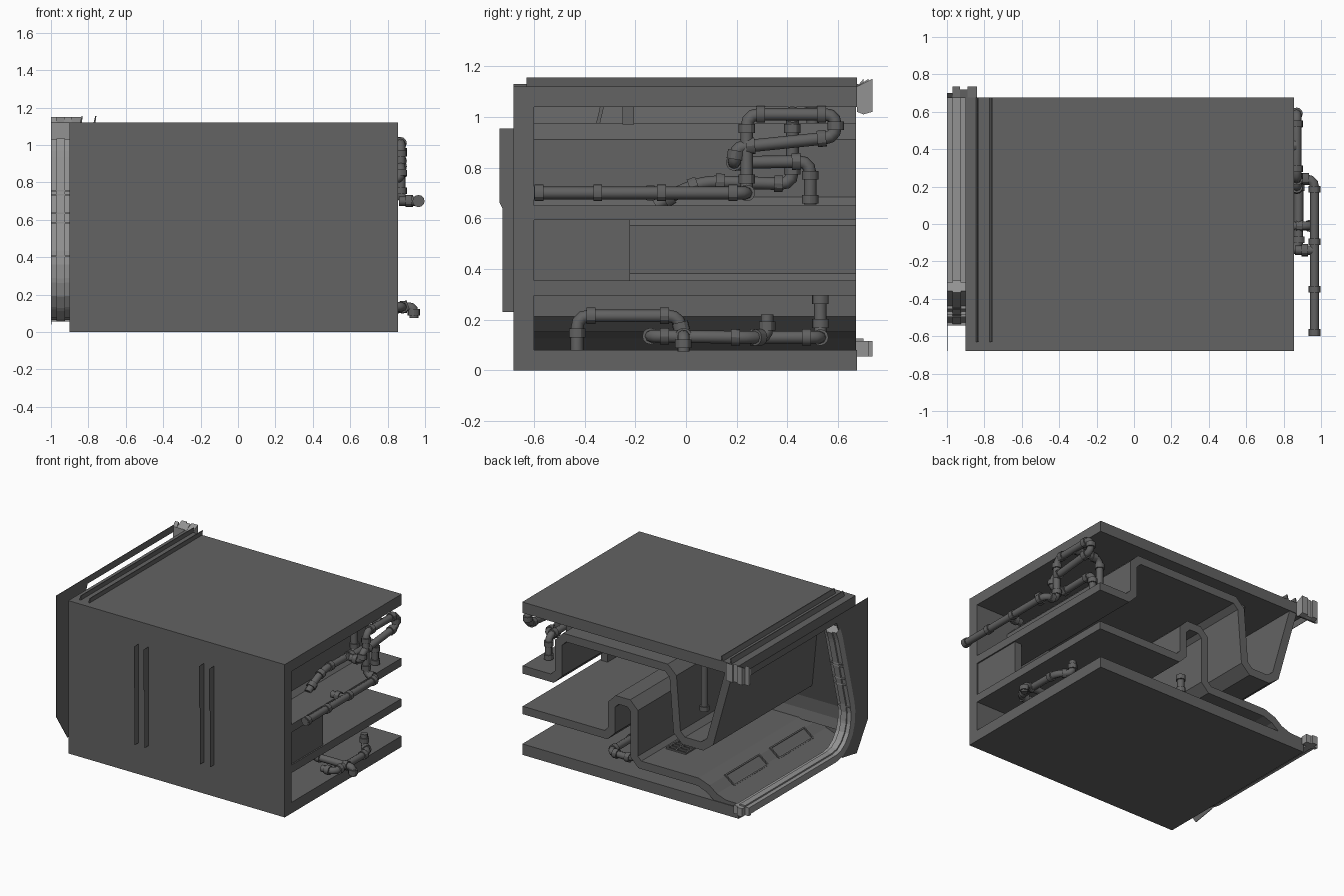
import bpy, bmesh, math
from mathutils import Vector

if "Cube" in bpy.data.objects:
    bpy.data.objects.remove(bpy.data.objects["Cube"])


def material(name, v):
    m = bpy.data.materials.new(name)
    m.diffuse_color = (v, v, v, 1)
    m.use_nodes = True
    m.node_tree.nodes["Principled BSDF"].inputs["Base Color"].default_value = m.diffuse_color
    return m


GREY = material("hull grey", 0.125)
LIGHT = material("trim light grey", 0.29)
PIPE = material("pipe grey", 0.12)


def mesh_object(name, verts, faces, mat):
    me = bpy.data.meshes.new(name)
    me.from_pydata(verts, [], faces)
    bm = bmesh.new()
    bm.from_mesh(me)
    bmesh.ops.recalc_face_normals(bm, faces=bm.faces)
    bm.to_mesh(me)
    bm.free()
    me.materials.append(mat)
    ob = bpy.data.objects.new(name, me)
    bpy.context.collection.objects.link(ob)
    return ob


def prism(name, poly, axis, a, b, mat):
    """Closed 2D outline extruded along x (yz outline) or y (xz outline)."""
    def put(p, t):
        return (t, p[0], p[1]) if axis == 'x' else (p[0], t, p[1])
    n = len(poly)
    verts = [put(p, a) for p in poly] + [put(p, b) for p in poly]
    faces = [tuple(range(n)), tuple(range(n, 2 * n))]
    faces += [(i, (i + 1) % n, n + (i + 1) % n, n + i) for i in range(n)]
    return mesh_object(name, verts, faces, mat)


def box(name, x0, x1, y0, y1, z0, z1, mat):
    return prism(name, [(x0, z0), (x1, z0), (x1, z1), (x0, z1)], 'y', y0, y1, mat)


def fillet(pts, r, n):
    """Round the inner corners of a path with n steps."""
    pts = [Vector(p) for p in pts]
    out = [pts[0]]
    for a, b, c in zip(pts, pts[1:], pts[2:]):
        d = min(r, (a - b).length * 0.48, (c - b).length * 0.48)
        p, q = b + (a - b).normalized() * d, b + (c - b).normalized() * d
        for i in range(n + 1):
            t = i / n
            out.append(p * (1 - t) ** 2 + b * 2 * t * (1 - t) + q * t * t)
    return out + [pts[-1]]


def band(path, t):
    """Two sides of a 2D path thickened by t."""
    left, right = [], []
    for i, p in enumerate(path):
        d1 = (p - path[max(i - 1, 0)]).normalized()
        d2 = (path[min(i + 1, len(path) - 1)] - p).normalized()
        d = (d1 + d2).normalized()
        nrm = Vector((-d.y, d.x))
        ref = d1 if d1.length else d2
        k = t / 2 / max(0.5, d.dot(ref))
        left.append(p + nrm * k)
        right.append(p - nrm * k)
    return left, right


def sheet(name, pts, t, axis, a, b, mat, r=0.05, n=1):
    """Bent panel: thickened path, extruded, built as quads."""
    L, R = band(fillet(pts, r, n), t)
    def put(p, s):
        return (s, p.x, p.y) if axis == 'x' else (p.x, s, p.y)
    verts = []
    for l, q in zip(L, R):
        verts += [put(l, a), put(q, a), put(q, b), put(l, b)]
    faces = [(0, 1, 2, 3), tuple(len(verts) - 4 + k for k in range(4))]
    for i in range(len(L) - 1):
        for k in range(4):
            m = (k + 1) % 4
            faces.append((4 * i + k, 4 * i + m, 4 * i + 4 + m, 4 * i + 4 + k))
    return mesh_object(name, verts, faces, mat)


def pipe(name, pts, r=0.025):
    """Round pipe with bends, and a collar near both ends of each run."""
    cu = bpy.data.curves.new(name, 'CURVE')
    cu.dimensions = '3D'
    cu.bevel_depth, cu.bevel_resolution, cu.use_fill_caps = r, 2, True
    path = fillet(pts, 0.05, 3)
    sp = cu.splines.new('POLY')
    sp.points.add(len(path) - 1)
    for s, p in zip(sp.points, path):
        s.co = (*p, 1)
    cu.materials.append(PIPE)
    ob = bpy.data.objects.new(name, cu)
    bpy.context.collection.objects.link(ob)
    bm = bmesh.new()
    for i, (a, b) in enumerate(zip(pts, pts[1:])):
        a, b = Vector(a), Vector(b)
        d = b - a
        u = d.normalized()
        spots = [a + u * (0.02 if i == 0 else 0.055), b - u * (0.02 if i == len(pts) - 2 else 0.055)]
        if d.length < 0.15:
            spots = [(a + b) / 2]
        if d.length > 0.5:
            spots += [a + d * 0.3, a + d * 0.6]
        for c in spots:
            mat = d.to_track_quat('Z', 'Y').to_matrix().to_4x4()
            mat.translation = c
            bmesh.ops.create_cone(bm, cap_ends=True, segments=12, radius1=r * 1.3,
                                  radius2=r * 1.3, depth=0.035, matrix=mat)
    me = bpy.data.meshes.new(name + "_collars")
    bm.to_mesh(me)
    bm.free()
    me.materials.append(PIPE)
    bpy.context.collection.objects.link(bpy.data.objects.new(name + "_collars", me))


# Outer shell: floor, front wall and roof as one C-shaped section
prism("hull_shell", [(0.675, 0), (-0.68, 0), (-0.68, 1.12), (0.675, 1.12), (0.675, 1.04),
                     (-0.6, 1.04), (-0.6, 0.08), (0.675, 0.08)], 'x', -0.9, 0.855, GREY)

# Bent interior panels, running from the front wall to the open back
sheet("upper_panel", [(0.855, 0.622), (0.565, 0.622), (0.565, 0.948), (-0.36, 0.948),
                      (-0.40, 0.45), (-0.65, 0.45), (-0.82, 1.06)], 0.058, 'y', -0.6, 0.67, GREY, 0.05)
sheet("lower_panel", [(0.855, 0.325), (0.135, 0.325), (0.135, 0.605), (-0.05, 0.605),
                      (-0.05, 0.18), (-0.61, 0.18), (-0.74, 0.08), (-0.9, 0.075)],
      0.058, 'y', -0.6, 0.67, GREY, 0.045)

# Leaning inner wall, and closing plate between the shelves
sheet("inner_wall", [(-0.50, 0.2), (-0.53, 0.32), (-0.34, 1.0), (-0.33, 1.05)], 0.015,
      'x', -0.9, -0.05, GREY, 0.05)
box("bay_plate", 0.79, 0.845, -0.6, -0.22, 0.35, 0.6, GREY)

# Recessed panels on the sloping kerb: raised borders
slope = Vector((0.13, 0, 0.10)).normalized()
up = Vector((-slope.z, 0, slope.x))
base = Vector((-0.675, 0, 0.13)) + up * 0.03
for y in (0.29, -0.23):
    for s0, s1, y0, y1 in ((-0.05, -0.04, -0.2, 0.2), (0.04, 0.05, -0.2, 0.2),
                           (-0.04, 0.04, -0.2, -0.19), (-0.04, 0.04, 0.19, 0.2)):
        c = [base + slope * s + up * h for s, h in ((s0, -0.01), (s1, -0.01), (s1, 0.008), (s0, 0.008))]
        prism("kerb_panel_border", [(p.x, p.z) for p in c], 'y', y + y0, y + y1, GREY)

# Floor grate
for i in range(6):
    box("grate_bar", -0.29, -0.13, 0.23 + i * 0.035, 0.242 + i * 0.035, 0.205, 0.22, GREY)
for x in (-0.29, -0.21, -0.14):
    box("grate_rail", x, x + 0.012, 0.23, 0.417, 0.205, 0.22, GREY)

# Ribbed door frame at the left end: three stepped bands, floor and leaning wall
frame = [(-0.335, 1.02), (-0.36, 0.96), (-0.515, 0.36), (-0.49, 0.2), (-0.38, 0.09), (0.70, 0.09)]
for x0, x1, t in ((-1.0, -0.97, 0.05), (-0.97, -0.925, 0.07), (-0.925, -0.895, 0.05)):
    sheet("door_frame_rib", frame, t, 'x', x0, x1, LIGHT, 0.07, 2)
for z in (0.40, 0.58, 0.63, 0.73, 0.75):
    y = -0.515 + (z - 0.36) * 0.258
    box("frame_joint", -0.998, -0.9, y - 0.038, y + 0.038, z, z + 0.008, LIGHT)
# Jagged frame ends on the open side
for x0, x1, e in ((-1.0, -0.97, 0.7), (-0.97, -0.93, 0.735), (-0.93, -0.89, 0.72), (-0.89, -0.84, 0.735)):
    prism("frame_top_end", [(0.675, 1.02), (0.70, 1.01), (e, 1.02), (e, 1.15), (0.675, 1.12)],
          'x', x0, x1, LIGHT)
    if x0 < -0.9:
        box("frame_bottom_end", x0, x1, 0.675, e, 0.055, 0.115, LIGHT)
# Thin end plate outside the frame
prism("end_plate", [(0.68, 1.13), (-0.68, 1.13), (-0.68, 0.24), (-0.55, 0.04), (-0.38, 0.07),
                    (-0.49, 0.2), (-0.515, 0.36), (-0.36, 0.96), (-0.32, 1.08), (0.68, 1.08)],
      'x', -0.999, -0.996, GREY)

# Paper-thin fins on the front wall
fin = [(-0.68, 0.23), (-0.725, 0.23), (-0.725, 0.64), (-0.735, 0.66), (-0.735, 0.955), (-0.68, 0.955)]
for x in (-0.33, -0.25, 0.20, 0.28):
    mesh_object("wall_fin", [(x, y, z) for y, z in fin], [tuple(range(6))], GREY)
# Tilted roof fins
for x in (-0.838, -0.765):
    prism("roof_fin", [(x - 0.008, 1.115), (x + 0.002, 1.115), (x + 0.008, 1.155), (x + 0.002, 1.155)],
          'y', -0.63, 0.675, GREY)

# Upper pipework on the right end
pipe("long_pipe", [(0.965, -0.6, 0.70), (0.965, 0.24, 0.70), (0.87, 0.24, 0.70),
                   (0.87, 0.24, 1.01), (0.87, 0.59, 1.01), (0.87, 0.59, 0.92),
                   (0.87, 0.20, 0.88), (0.87, 0.19, 0.82), (0.78, 0.19, 0.82)])
pipe("drop_pipe", [(0.87, 0.42, 1.01), (0.65, 0.42, 1.01), (0.65, 0.42, 0.735),
                   (0.65, 0.08, 0.745), (0.65, -0.02, 0.71), (0.65, -0.12, 0.65)])
pipe("elbow_pipe", [(0.77, 0.19, 0.82), (0.77, 0.49, 0.825), (0.77, 0.49, 0.655)])
pipe("feed_pipe", [(0.86, -0.14, 0.70), (0.965, -0.14, 0.70)])

# Lower pipework
pipe("lower_loop", [(0.25, -0.43, 0.08), (0.25, -0.43, 0.215), (0.25, -0.03, 0.215),
                    (0.25, -0.01, 0.13), (0.94, -0.01, 0.135), (0.94, -0.01, 0.075)])
pipe("lower_run", [(0.78, -0.14, 0.135), (0.88, -0.14, 0.135), (0.88, 0.25, 0.13),
                   (0.80, 0.32, 0.13), (0.80, 0.32, 0.22)])
pipe("lower_riser", [(0.25, 0.25, 0.13), (0.25, 0.53, 0.13), (0.04, 0.53, 0.13), (0.04, 0.53, 0.30)])

# Pipe hanging in the ceiling trough
pipe("trough_pipe", [(-0.50, 0.50, 1.04), (-0.50, 0.50, 0.62)])
box("roof_hanger", 0.6, 0.65, -0.25, -0.205, 0.97, 1.04, GREY)

for ob in list(bpy.data.objects):
    if ob.type == 'MESH' and ob.name.endswith("collars"):
        for o in bpy.context.selected_objects:
            o.select_set(False)
        ob.select_set(True)
        bpy.context.view_layer.objects.active = ob
        bpy.ops.object.shade_smooth_by_angle()
